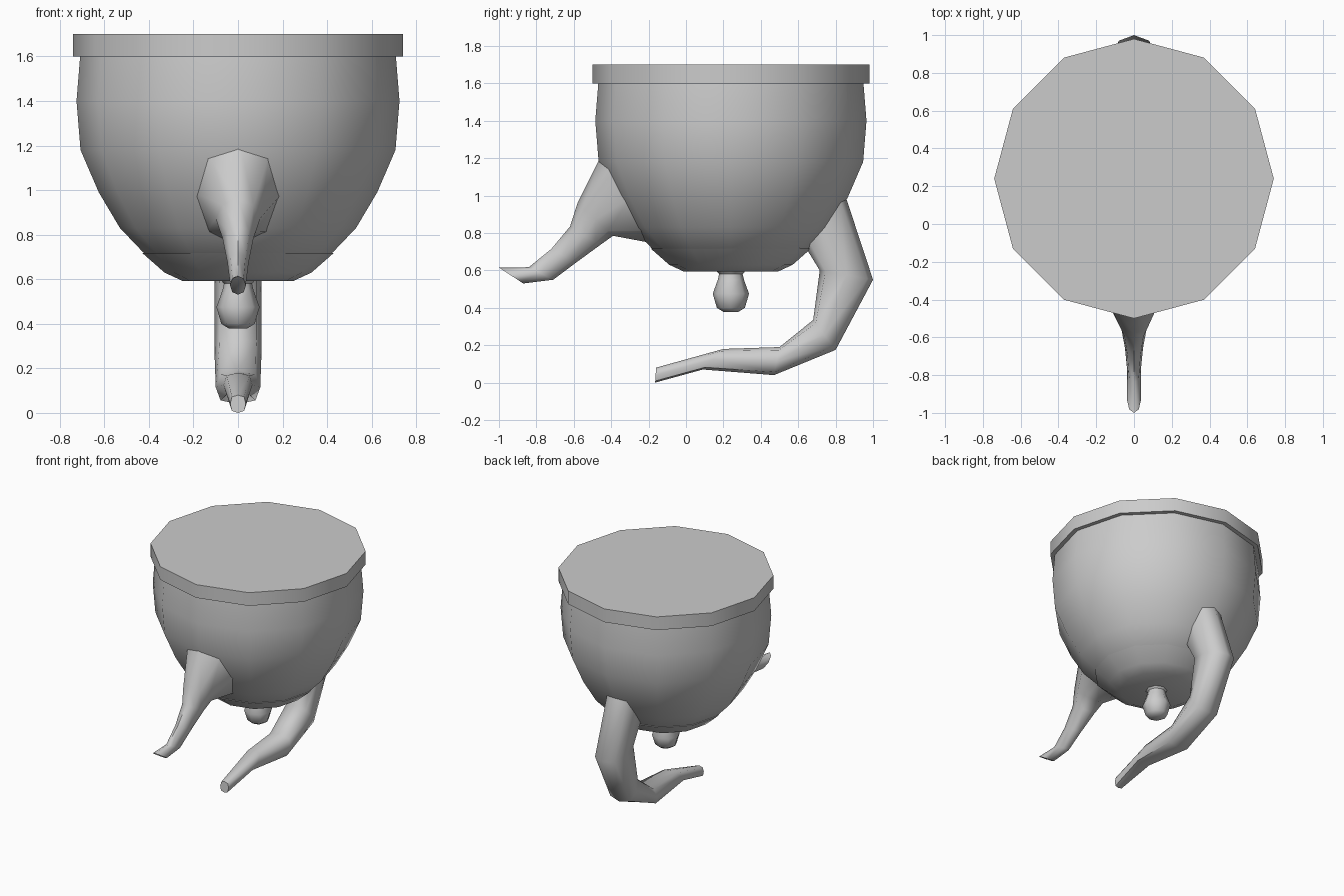
import bpy, bmesh
from math import sin, cos, tau, radians
from mathutils import Vector

if "Cube" in bpy.data.objects:
    bpy.data.objects.remove(bpy.data.objects["Cube"])

CY = 0.24  # centre of the pot along y


def finish(bm, name, angle):
    bmesh.ops.recalc_face_normals(bm, faces=bm.faces)
    me = bpy.data.meshes.new(name)
    bm.to_mesh(me)
    bm.free()
    ob = bpy.data.objects.new(name, me)
    bpy.context.collection.objects.link(ob)
    bpy.ops.object.select_all(action='DESELECT')
    ob.select_set(True)
    bpy.context.view_layer.objects.active = ob
    bpy.ops.object.shade_smooth_by_angle(angle=radians(angle))
    return ob


def skin(rings, name, angle):
    """Bridge equal-sized rings of points and cap both ends."""
    bm = bmesh.new()
    loops = [[bm.verts.new(p) for p in ring] for ring in rings]
    n = len(loops[0])
    for a, b in zip(loops, loops[1:]):
        for i in range(n):
            j = (i + 1) % n
            bm.faces.new((a[i], a[j], b[j], b[i]))
    bm.faces.new(loops[0])
    bm.faces.new(loops[-1])
    return finish(bm, name, angle)


def lathe(name, profile, n=12, angle=50):
    rings = [[(r * cos(tau * i / n), CY + r * sin(tau * i / n), z)
              for i in range(n)] for r, z in profile]
    return skin(rings, name, angle)


def tube(name, sections, n=8, square=1.0, angle=60):
    """Each section: outer (y, z), inner (y, z), half width in x."""
    def soft(v):
        return (abs(v) ** square) * (1 if v > 0 else -1) if abs(v) > 1e-6 else 0.0
    rings = []
    for outer, inner, w in sections:
        a, b = Vector((0, *outer)), Vector((0, *inner))
        mid, half = (a + b) / 2, (a - b) / 2
        rings.append([mid + half * soft(cos(tau * i / n))
                      + Vector((w * soft(sin(tau * i / n)), 0, 0))
                      for i in range(n)])
    return skin(rings, name, angle)


# Upside-down pot: body, base rim, lid and knob
lathe("pot_body", [(0.39, 0.70), (0.425, 0.72), (0.53, 0.83), (0.625, 0.99),
                   (0.707, 1.18), (0.725, 1.40), (0.708, 1.61)])
lathe("base_rim", [(0.70, 1.60), (0.74, 1.60), (0.74, 1.70)])
lathe("lid", [(0.25, 0.593), (0.33, 0.63), (0.43, 0.718), (0.38, 0.72)])
lathe("lid_knob", [(0.04, 0.378), (0.075, 0.40), (0.097, 0.475),
                   (0.07, 0.55), (0.063, 0.58), (0.08, 0.60)], n=8)

# Spout at the front
tube("spout", [((-0.44, 1.24), (-0.15, 0.74), 0.20),
               ((-0.58, 0.96), (-0.39, 0.785), 0.10),
               ((-0.62, 0.835), (-0.46, 0.735), 0.07),
               ((-0.72, 0.715), (-0.59, 0.64), 0.048),
               ((-0.84, 0.617), (-0.71, 0.55), 0.036),
               ((-1.00, 0.615), (-0.87, 0.53), 0.036)])

# Curled handle at the back
tube("handle", [((0.855, 0.99), (0.58, 0.82), 0.105),
                ((1.00, 0.55), (0.715, 0.60), 0.105),
                ((0.80, 0.175), (0.68, 0.335), 0.105),
                ((0.47, 0.04), (0.50, 0.19), 0.10),
                ((0.09, 0.07), (0.20, 0.18), 0.065),
                ((-0.165, 0.0), (-0.16, 0.08), 0.035)], square=0.7)
